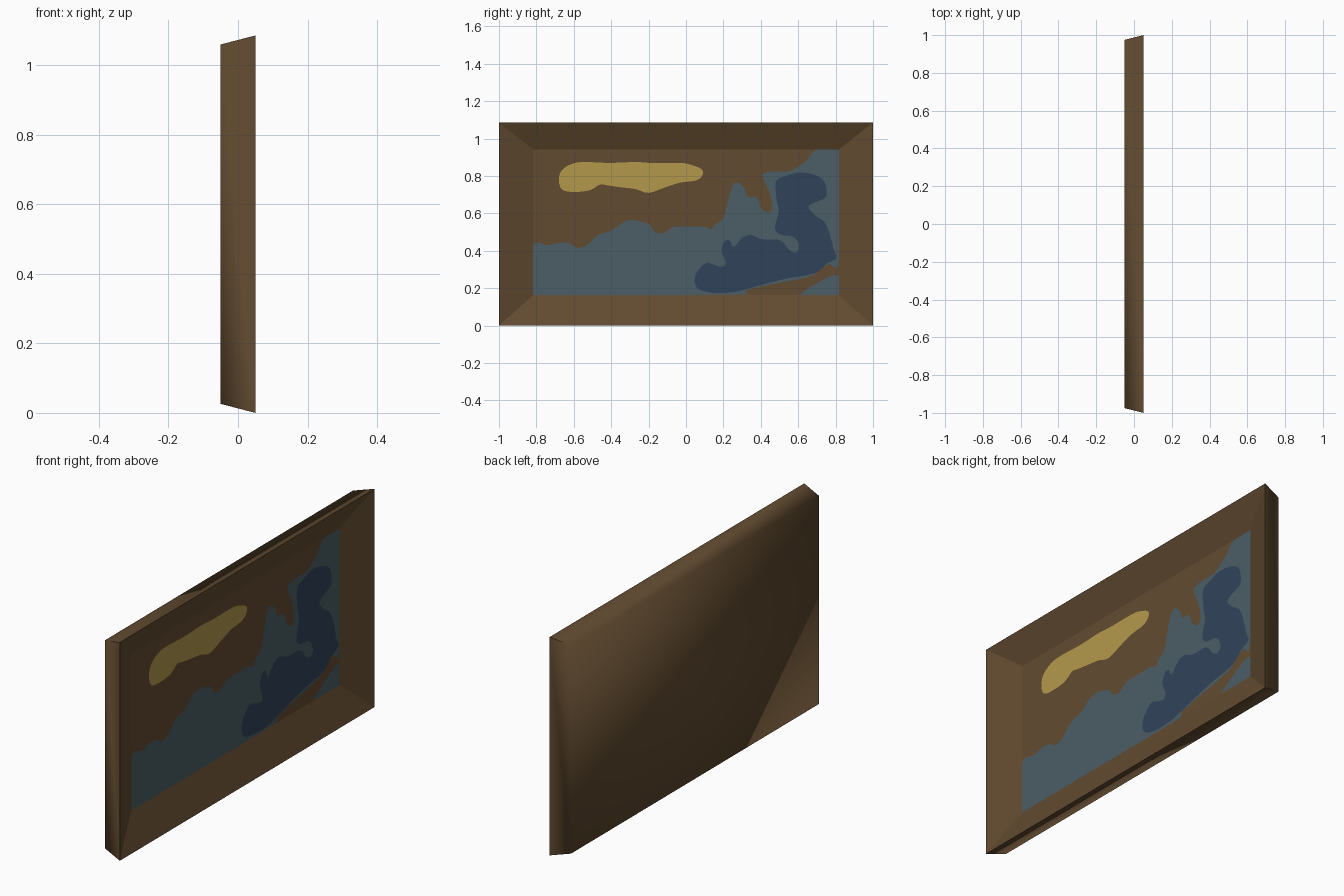
import bpy, bmesh, math
from mathutils import Vector

if "Cube" in bpy.data.objects:
    bpy.data.objects.remove(bpy.data.objects["Cube"])


def material(name, rgb):
    lin = [((c / 255 + 0.055) / 1.055) ** 2.4 for c in rgb]
    m = bpy.data.materials.new(name)
    m.diffuse_color = (*lin, 1)
    m.use_nodes = True
    m.node_tree.nodes["Principled BSDF"].inputs["Base Color"].default_value = m.diffuse_color
    return m


brown = material("wood_brown", (98, 75, 48))
teal = material("slate_blue", (75, 94, 102))
navy = material("deep_blue", (48, 67, 90))
gold = material("ochre_yellow", (180, 153, 75))

Y, Z0, Z1 = 0.818, 0.163, 0.942      # picture edges inside the frame
PX = -0.015                          # depth of the picture plane


def add_object(name, bm, mat):
    me = bpy.data.meshes.new(name)
    bm.to_mesh(me)
    bm.free()
    me.materials.append(mat)
    ob = bpy.data.objects.new(name, me)
    bpy.context.collection.objects.link(ob)
    return ob


def ring(bm, x, y, z0, z1):
    return [bm.verts.new((x, a, b)) for a, b in
            ((-y, z0), (y, z0), (y, z1), (-y, z1))]


def bridge(bm, r, s, smooth):
    for i in range(4):
        j = (i + 1) % 4
        bm.faces.new((r[i], r[j], s[j], s[i])).smooth = smooth


# frame: tapered body, sloping inner border and flat picture ground
bm = bmesh.new()
back = ring(bm, -0.05, 0.975, 0.026, 1.06)
front = ring(bm, 0.05, 1.0, 0.0, 1.086)
inner = ring(bm, PX, Y, Z0, Z1)
bm.faces.new(back[::-1]).smooth = True
bridge(bm, back, front, True)
bridge(bm, front, inner, False)
bm.faces.new(inner)
bmesh.ops.recalc_face_normals(bm, faces=bm.faces)
for e in bm.edges:                   # only the back rim is softly shaded
    e.smooth = all(v in back for v in e.verts)
add_object("picture_frame", bm, brown)


def painted_shape(name, pts, mat, layer):
    """Rounded outline in (y, z) hundredths, laid just above the picture."""
    p = [Vector(q) / 100 for q in pts]
    n = len(p)
    out = []
    for i in range(n):
        a, b, c, d = (p[(i + k) % n] for k in (-1, 0, 1, 2))
        for t in (0, 1 / 3, 2 / 3):
            q = 0.5 * (2 * b + (c - a) * t + (2 * a - 5 * b + 4 * c - d) * t * t
                       + (3 * b - a - 3 * c + d) * t ** 3)
            q = Vector((min(max(q.x, -Y), Y), min(max(q.y, Z0), Z1)))
            if not out or (q - out[-1]).length > 0.002:
                out.append(q)
    if (out[0] - out[-1]).length < 0.002:
        out.pop()
    bm = bmesh.new()
    f = bm.faces.new([bm.verts.new((PX + 0.0015 * layer, q.x, q.y)) for q in out])
    f.normal_update()
    if f.normal.x < 0:
        f.normal_flip()
    bmesh.ops.triangulate(bm, faces=[f])
    add_object(name, bm, mat)


# large pale blue hills
painted_shape("pale_hills", [
    (-82, 16), (-82, 41), (-79, 44.5), (-74, 43), (-67, 44.5), (-62, 44), (-58, 41.5),
    (-53, 43), (-47, 48.5), (-39.5, 51), (-34, 55), (-29, 56.5), (-22, 55), (-19, 53.5),
    (-16.5, 50), (-11.5, 49.5), (-7.5, 52.5), (2, 53), (10, 53), (13.5, 51.5), (16, 54.5),
    (20, 57.5), (22.5, 67), (25, 75), (28, 76.5), (31.5, 73), (33, 69), (38, 68.5),
    (40, 63), (44, 60.5), (46, 63), (45, 70), (42.5, 76), (41, 81), (47.5, 82.5),
    (55, 82.5), (60, 85), (65, 89), (69.5, 94), (82, 94.5), (82, 35), (77, 33),
    (72, 31), (69, 27.5), (61, 25), (45, 22), (32, 19), (23, 16)], teal, 1)

# small pale blue corner patch
painted_shape("pale_corner", [
    (62, 16), (64, 19), (69, 22), (74, 25), (79, 27), (82, 26), (82, 16)], teal, 1)

# dark blue land mass
painted_shape("dark_land", [
    (6, 20), (5, 27), (10.5, 33.5), (15, 32.5), (20, 31.5), (21, 34.5), (19, 40),
    (20.5, 45), (23.5, 45.5), (25.5, 42), (30, 47), (34.5, 48.5), (39.5, 46.5),
    (44, 46), (49, 46), (52.5, 44), (54.5, 41), (58, 39), (60.5, 41), (59.5, 45.5),
    (56, 48), (51, 48.5), (47.5, 52), (49.5, 61), (48.5, 67), (48, 77), (53.5, 80),
    (61, 82), (69, 80.5), (74, 77), (75, 69), (69, 66), (65.5, 63.5), (69, 59),
    (74, 55.5), (77, 48.5), (79, 40.5), (80.5, 36), (75, 33), (69, 28), (55.5, 25.5),
    (45, 23), (34, 20), (26, 18), (15, 17.5)], navy, 2)

# yellow cloud
painted_shape("yellow_cloud", [
    (-68, 77.5), (-66.5, 83), (-61, 86.5), (-54, 87.5), (-41, 87), (-27, 87.5),
    (-19, 87), (-6, 87), (1, 86.5), (8.5, 83.5), (8.5, 80), (5, 77.5), (-3, 76.5),
    (-11, 74), (-20, 71), (-27, 73), (-35, 74), (-42, 75), (-46, 75.5), (-51, 72.5),
    (-59, 71.5), (-66, 72.5)], gold, 1)
